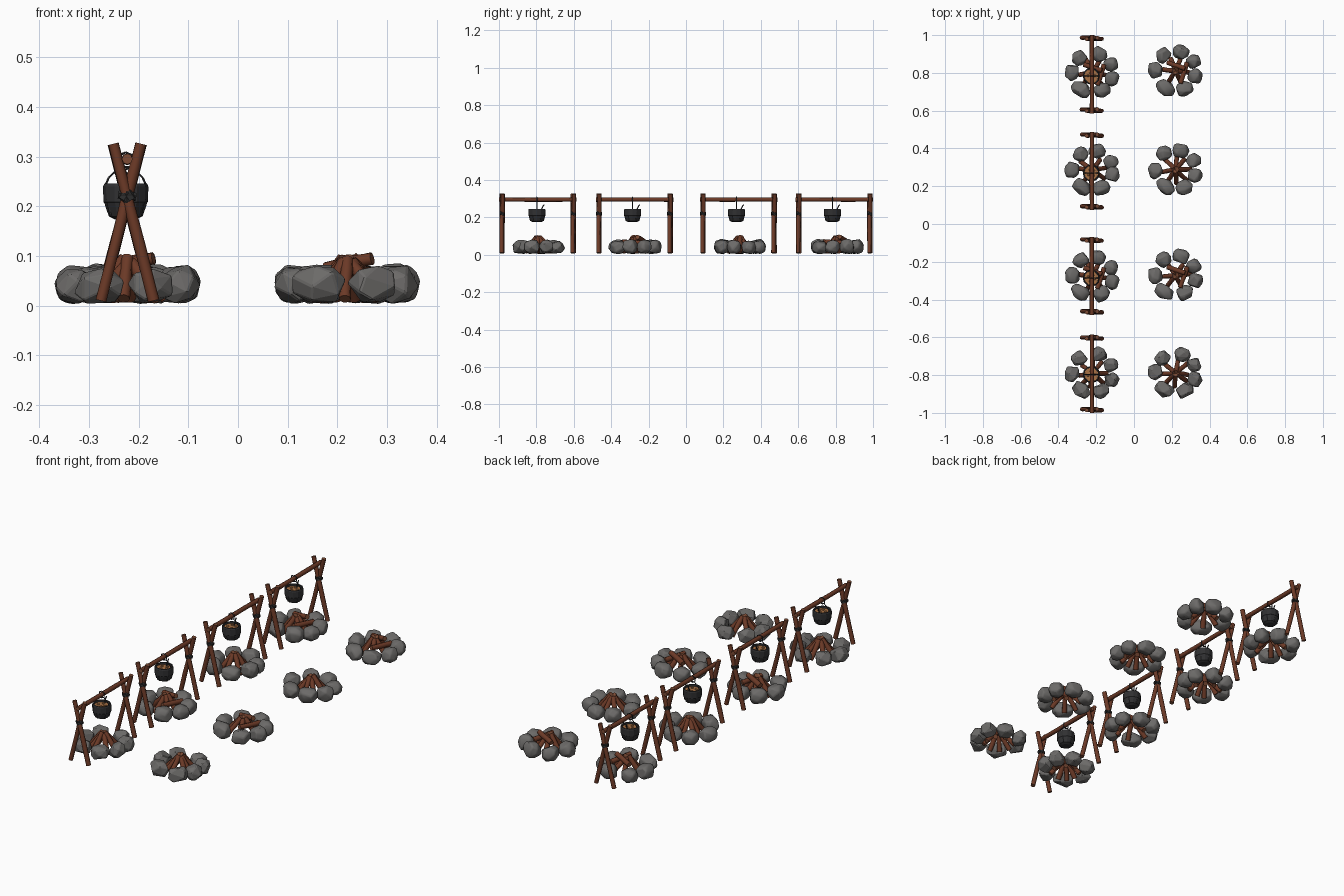
import bpy, bmesh, math, random
from mathutils import Vector

if "Cube" in bpy.data.objects:
    bpy.data.objects.remove(bpy.data.objects["Cube"])
random.seed(7)


def material(name, rgb):
    m = bpy.data.materials.new(name)
    m.diffuse_color = (*rgb, 1)
    m.use_nodes = True
    m.node_tree.nodes["Principled BSDF"].inputs["Base Color"].default_value = m.diffuse_color
    return m


WOOD = material("wood", (0.15, 0.042, 0.02))
ENDS = material("cut_wood", (0.2, 0.07, 0.035))
STONE = material("stone", (0.15, 0.145, 0.14))
IRON = material("iron", (0.03, 0.03, 0.032))
ROPE = material("rope", (0.025, 0.025, 0.025))
SOUP = material("soup", (0.4, 0.17, 0.06))


def finish(name, bm, mats, smooth=None):
    bmesh.ops.recalc_face_normals(bm, faces=bm.faces)
    me = bpy.data.meshes.new(name)
    bm.to_mesh(me)
    bm.free()
    for m in mats:
        me.materials.append(m)
    ob = bpy.data.objects.new(name, me)
    bpy.context.collection.objects.link(ob)
    if smooth:
        bpy.ops.object.select_all(action='DESELECT')
        ob.select_set(True)
        bpy.context.view_layer.objects.active = ob
        bpy.ops.object.shade_smooth_by_angle(angle=math.radians(smooth))
    return ob


def rod(bm, a, b, r, sides=8, rough=0.0, mat=0, cap=None):
    """Straight bar from a to b, made of rings so it can be a little uneven."""
    a, b = Vector(a), Vector(b)
    d = (b - a).normalized()
    u = d.orthogonal().normalized()
    v = d.cross(u)
    rings = []
    for t in ((0, 0.35, 0.7, 1) if rough else (0, 1)):
        k = r * (1 + random.uniform(-rough, rough))
        off = (u * random.uniform(-1, 1) + v * random.uniform(-1, 1)) * r * rough
        c = a.lerp(b, t) + off
        rings.append([bm.verts.new(c + k * (u * math.cos(i * math.tau / sides)
                      + v * math.sin(i * math.tau / sides))) for i in range(sides)])
    for p, q in zip(rings, rings[1:]):
        for i in range(sides):
            j = (i + 1) % sides
            bm.faces.new((p[i], p[j], q[j], q[i])).material_index = mat
    for ring in (rings[0], rings[-1]):
        bm.faces.new(ring).material_index = mat if cap is None else cap


def lathe(bm, centre, profile, sides, mat=0):
    rings = [[bm.verts.new(Vector(centre) + Vector((r * math.cos(i * math.tau / sides),
              r * math.sin(i * math.tau / sides), z))) for i in range(sides)] for r, z in profile]
    for p, q in zip(rings, rings[1:]):
        for i in range(sides):
            j = (i + 1) % sides
            bm.faces.new((p[i], p[j], q[j], q[i])).material_index = mat
    bm.faces.new(rings[0]).material_index = mat
    bm.faces.new(rings[-1]).material_index = mat


def stone(bm, centre, size, turn, count):
    """Convex hull of jittered points on a boxy ellipsoid."""
    verts = []
    for i in range(count):
        z = 1 - 2 * (i + 0.5) / count
        a = i * 2.39996 + random.uniform(-0.35, 0.35)
        s = math.sqrt(1 - z * z)
        p = Vector((s * math.cos(a), s * math.sin(a), z))
        p = Vector([math.copysign(abs(c) ** 0.8, c) for c in p]) * random.uniform(0.88, 1.0)
        x, y, zz = p.x * size[0], p.y * size[1], p.z * size[2]
        pos = Vector((x * math.cos(turn) - y * math.sin(turn),
                      x * math.sin(turn) + y * math.cos(turn), zz)) + Vector(centre)
        pos.z = max(pos.z, 0.003)
        verts.append(bm.verts.new(pos))
    hull = bmesh.ops.convex_hull(bm, input=verts)
    bmesh.ops.delete(bm, geom=[g for g in hull["geom_interior"] if isinstance(g, bmesh.types.BMVert)],
                     context='VERTS')


ANGLES = (73, 28, -16, -63, -122, 180, 128)
WIDTHS = (0.050, 0.043, 0.045, 0.053, 0.060, 0.050, 0.048)


def fire(side, x, y, row):
    # ring of stones
    bm = bmesh.new()
    for deg, w in zip(ANGLES, WIDTHS):
        a = math.radians(deg + random.uniform(-4, 4))
        h = random.uniform(0.039, 0.045)
        stone(bm, (x + 0.108 * math.cos(a), y + 0.104 * math.sin(a), h),
              (0.044, w, h), a + random.uniform(-0.15, 0.15), 16 if row == 0 else 20)
    bmesh.ops.dissolve_limit(bm, angle_limit=math.radians(14), verts=bm.verts, edges=bm.edges)
    ob = finish(f"{side}_stone_ring_{row}", bm, [STONE], None if row == 0 else 40)
    bev = ob.modifiers.new("worn_edges", 'BEVEL')
    bev.width = 0.003 if row == 0 else 0.006
    bev.segments = 1 if row == 0 else 2
    # leaning firewood
    bm = bmesh.new()
    n = 8 if row in (0, 2) else 6
    for i in range(n):
        a = i * math.tau / n + random.uniform(-0.2, 0.2)
        c, s = math.cos(a), math.sin(a)
        out = random.uniform(0.066, 0.082)
        rod(bm, (x + out * c, y + out * s, 0.014),
            (x + 0.008 * c, y + 0.008 * s, random.uniform(0.085, 0.098)),
            0.0125, rough=0.08, cap=1)
    # fallen logs stacked on the right of the pile
    if row in (1, 3):
        rod(bm, (x + 0.025, y - 0.065, 0.07), (x + 0.062, y + 0.045, 0.062), 0.0125, rough=0.08, cap=1)
        rod(bm, (x - 0.045, y + 0.045, 0.075), (x + 0.05, y + 0.012, 0.095), 0.0125, rough=0.08, cap=1)
    finish(f"{side}_firewood_{row}", bm, [WOOD, ENDS], 50)


def rack(x, y, row):
    # crossed legs and the bar lying in their forks
    bm = bmesh.new()
    for end in (-0.19, 0.19):
        for s in (-1, 1):
            yy = y + end + s * 0.003
            rod(bm, (x - s * 0.053, yy, 0.01), (x + s * 0.028, yy, 0.326), 0.0112, rough=0.06, cap=1)
    rod(bm, (x, y - 0.207, 0.295), (x, y + 0.207, 0.295), 0.0112, rough=0.06, cap=1)
    finish(f"rack_frame_{row}", bm, [WOOD, ENDS], 50)
    # rope lashings where the legs cross
    bm = bmesh.new()
    for end in (-0.19, 0.19):
        for s in (-1, 1):
            rod(bm, (x - s * 0.006, y + end, 0.211), (x + s * 0.004, y + end, 0.227), 0.0155)
        rod(bm, (x - 0.018, y + end, 0.224), (x + 0.018, y + end, 0.219), 0.0085, 6)
    finish(f"rope_lashing_{row}", bm, [ROPE])


def pot(x, y, row):
    # cauldron body with a hollow top
    bm = bmesh.new()
    lathe(bm, (x, y, 0), [(0.022, 0.174), (0.034, 0.180), (0.041, 0.200), (0.043, 0.207),
                          (0.045, 0.209), (0.0455, 0.240), (0.043, 0.246), (0.038, 0.246),
                          (0.038, 0.215), (0.02, 0.205)], 12)
    # upright ribs
    for i in range(6):
        a = (i + 0.5) * math.tau / 6
        c, s = math.cos(a), math.sin(a)
        rod(bm, (x + 0.034 * c, y + 0.034 * s, 0.181), (x + 0.0425 * c, y + 0.0425 * s, 0.215), 0.003, 6)
    # bail handle
    pts = [(-0.043, 0.238), (-0.034, 0.258), (-0.012, 0.279), (0.012, 0.279), (0.034, 0.258), (0.043, 0.238)]
    for p, q in zip(pts, pts[1:]):
        rod(bm, (x + p[0], y, p[1]), (x + q[0], y, q[1]), 0.0022, 6)
    # hook over the bar
    hook = [(0, 0.274), (0.014, 0.282), (0.0145, 0.302), (0, 0.309), (-0.0145, 0.302), (-0.014, 0.282), (0, 0.274)]
    for p, q in zip(hook, hook[1:]):
        rod(bm, (x + p[0], y, p[1]), (x + q[0], y, q[1]), 0.0022, 6)
    # ladle handle
    rod(bm, (x, y + 0.018, 0.228), (x, y + 0.033, 0.262), 0.0032, 6)
    rod(bm, (x, y + 0.032, 0.260), (x, y + 0.039, 0.268), 0.0032, 6)
    finish(f"cooking_pot_{row}", bm, [IRON])
    # soup with floating pieces
    bm = bmesh.new()
    lathe(bm, (x, y, 0), [(0.0375, 0.222), (0.0375, 0.236)], 12)
    for i in range(4):
        a = i * 1.7 + row
        lathe(bm, (x + 0.018 * math.cos(a), y + 0.018 * math.sin(a), 0),
              [(0.007, 0.234), (0.007, 0.239), (0.004, 0.241)], 6)
    finish(f"soup_{row}", bm, [SOUP])


LEFT_Y = (-0.79, -0.277, 0.285, 0.80)
RIGHT_Y = (-0.79, -0.272, 0.288, 0.81)
RACK_Y = (-0.793, -0.275, 0.281, 0.793)
POT_Y = (-0.797, -0.286, 0.27, 0.783)
for row in range(4):
    fire("left", -0.22, LEFT_Y[row], row)
    fire("right", 0.22, RIGHT_Y[row], row)
    rack(-0.223, RACK_Y[row], row)
    pot(-0.226, POT_Y[row], row)
